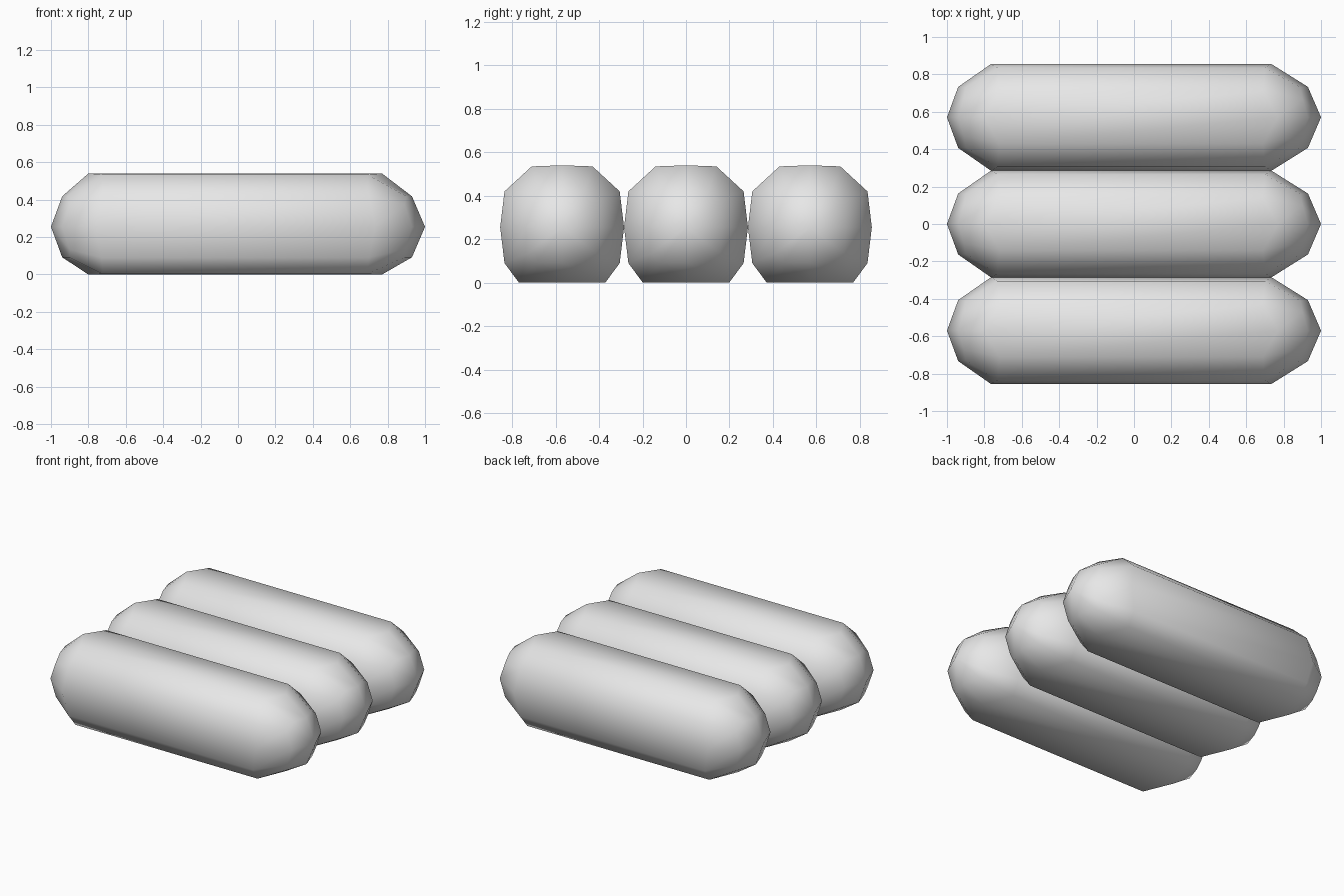
import bpy, bmesh

cube = bpy.data.objects.get("Cube")
if cube:
    bpy.data.objects.remove(cube, do_unlink=True)

grey = bpy.data.materials.new("light grey")
grey.use_nodes = True
grey.diffuse_color = (0.8, 0.8, 0.8, 1)
grey.node_tree.nodes["Principled BSDF"].inputs["Base Color"].default_value = (0.8, 0.8, 0.8, 1)

MID = 0.255  # height of the long axis

# Half outlines from top to bottom: (y, z from the axis, inset from the tip)
BODY = [(0, 0.285, 0.2), (0.14, 0.28, 0.28), (0.265, 0.165, 0.27), (0.285, 0, 0.235),
        (0.265, -0.165, 0.27), (0.2, -0.253, 0.28), (0, -0.255, 0.2)]
CAP = [(0, 0.163, 0.06), (0.1, 0.163, 0.09), (0.16, 0.12, 0.1), (0.163, 0, 0.06),
       (0.16, -0.12, 0.1), (0.12, -0.163, 0.1), (0, -0.163, 0.06)]


def full_ring(half):
    """Mirror a half outline into a closed ring."""
    return half + [(-y, z, inset) for y, z, inset in half[-2:0:-1]]


def make_capsule(name, y_pos):
    bm = bmesh.new()

    def ring(half, side, extra):
        return [bm.verts.new((side * (1 - inset - extra), y_pos + y, MID + z))
                for y, z, inset in full_ring(half)]

    # Rings from the left tip to the right tip; the +x end is a little longer
    rings = [ring(CAP, -1, 0), ring(BODY, -1, 0), ring(BODY, 1, 0.03), ring(CAP, 1, 0.01)]
    n = len(rings[0])
    for a, b in zip(rings, rings[1:]):
        for i in range(n):
            j = (i + 1) % n
            bm.faces.new((a[i], a[j], b[j], b[i]))

    # Pointed tips
    for side, end in ((-1, rings[0]), (1, rings[-1])):
        tip = bm.verts.new((side, y_pos, MID))
        for i in range(n):
            bm.faces.new((tip, end[i], end[(i + 1) % n]))

    bmesh.ops.recalc_face_normals(bm, faces=bm.faces)
    for face in bm.faces:
        face.smooth = True
    mesh = bpy.data.meshes.new(name)
    bm.to_mesh(mesh)
    bm.free()
    mesh.materials.append(grey)
    bpy.context.collection.objects.link(bpy.data.objects.new(name, mesh))


# Three capsules side by side
for label, y in (("front", -0.57), ("middle", 0), ("back", 0.57)):
    make_capsule(label + "_capsule", y)
